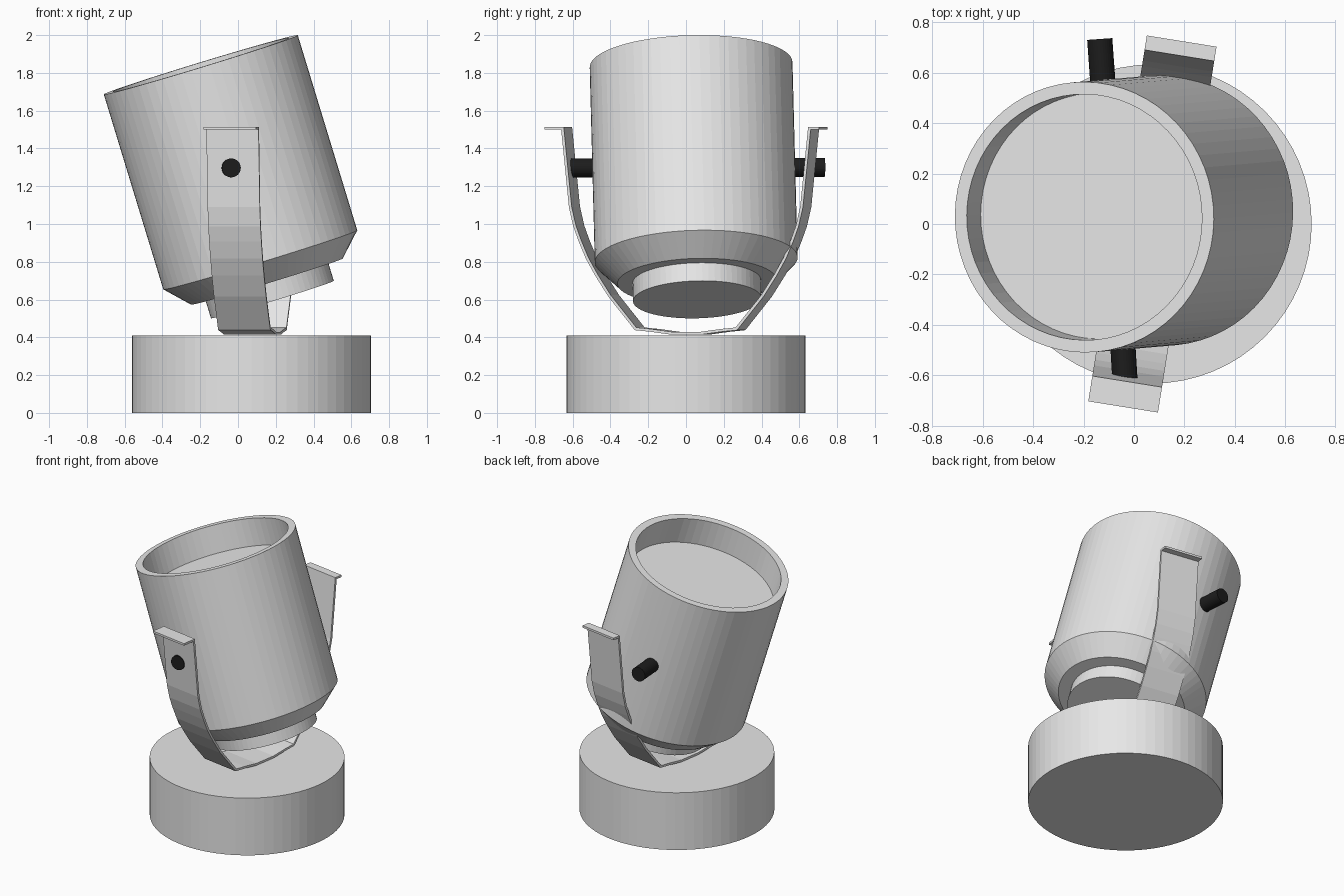
import bpy, bmesh, math
from mathutils import Vector, Matrix

if "Cube" in bpy.data.objects:
    bpy.data.objects.remove(bpy.data.objects["Cube"])


def material(name, rgb):
    m = bpy.data.materials.new(name)
    m.diffuse_color = (*rgb, 1)
    m.use_nodes = True
    m.node_tree.nodes["Principled BSDF"].inputs["Base Color"].default_value = m.diffuse_color
    return m


GREY = material("light grey metal", (0.8, 0.8, 0.8))
BLACK = material("black rubber", (0.012, 0.012, 0.012))


def finish(name, bm, mat, matrix=Matrix()):
    bmesh.ops.recalc_face_normals(bm, faces=bm.faces[:])
    me = bpy.data.meshes.new(name)
    bm.to_mesh(me)
    bm.free()
    me.materials.append(mat)
    ob = bpy.data.objects.new(name, me)
    ob.matrix_world = matrix
    bpy.context.collection.objects.link(ob)
    return ob


def lathe(name, profile, mat, matrix, segments=64):
    """Spin an (r, z) profile that starts and ends on the axis."""
    bm = bmesh.new()
    vs = [bm.verts.new((r, 0, z)) for r, z in profile]
    es = [bm.edges.new(p) for p in zip(vs, vs[1:])]
    bmesh.ops.spin(bm, geom=vs + es, cent=(0, 0, 0), axis=(0, 0, 1),
                   angle=math.tau, steps=segments, use_duplicate=False)
    bmesh.ops.remove_doubles(bm, verts=bm.verts[:], dist=1e-4)
    return finish(name, bm, mat, matrix)


def frame(origin, axis):
    """Matrix whose local z runs along axis."""
    return (Matrix.Translation(origin)
            @ Vector(axis).to_track_quat('Z', 'Y').to_matrix().to_4x4())


def rod(name, a, b, radius, mat, segments=64):
    a, b = Vector(a), Vector(b)
    h = (b - a).length
    return lathe(name, [(0, 0), (radius, 0), (radius, h), (0, h)], mat,
                 frame(a, b - a), segments)


# Round base
rod("base", (0.072, 0, 0), (0.072, 0, 0.41), 0.633, GREY)

# Tilted housing: recessed lens, rim, wall and chamfered rear
tilt = frame((-0.197, 0.027, 1.843), (-0.315, -0.027, 1.033))
lathe("housing", [(0, -0.19), (0.488, -0.19), (0.488, 0), (0.537, 0),
                  (0.537, -1.08), (0.42, -1.2), (0, -1.2)], GREY, tilt)
lathe("rear_cap", [(0, -1.19), (0.34, -1.19), (0.34, -1.3), (0, -1.3)],
      GREY, tilt)

# Yoke: bent strip, mirrored arms, outward tabs at the ends
arm = [(0.662, 1.507), (0.62, 1.09), (0.597, 0.99), (0.568, 0.91),
       (0.53, 0.82), (0.48, 0.73), (0.41, 0.62), (0.27, 0.445),
       (0.19, 0.437), (0.08, 0.422)]
mid = 0.022
path = ([(-0.735, 1.507)] + [(mid - y, z) for y, z in arm]
        + [(mid + y, z) for y, z in reversed(arm)] + [(0.735, 1.507)])
bm = bmesh.new()
rows = [[bm.verts.new((x, y, z)) for x in (-0.14, 0.14)] for y, z in path]
for (a, b), (c, d) in zip(rows, rows[1:]):
    bm.faces.new((a, b, d, c))
yoke = finish("yoke", bm, GREY, Matrix.Translation((0.073, 0, 0))
              @ Matrix.Rotation(math.radians(-9.1), 4, 'Z'))
mod = yoke.modifiers.new("thickness", 'SOLIDIFY')
mod.thickness = 0.015
mod.offset = 0
mod.use_even_offset = True

# Pivot pins on both sides of the housing
rod("front_pin", (-0.045, -0.47, 1.297), (-0.035, -0.634, 1.297), 0.05, BLACK, 32)
rod("back_pin", (-0.122, 0.54, 1.30), (-0.136, 0.734, 1.30), 0.05, BLACK, 32)
